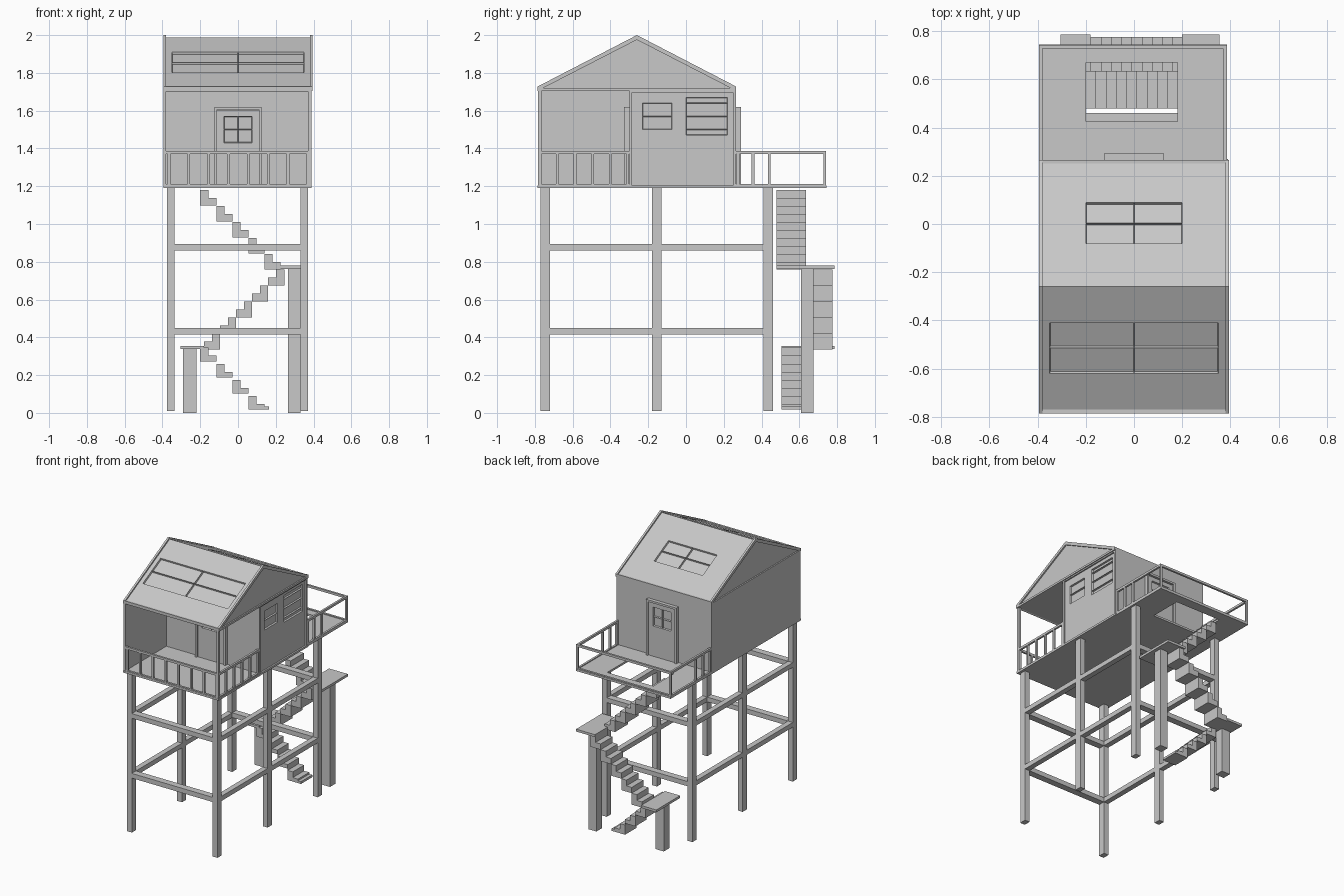
import bpy, bmesh, math
from mathutils import Matrix, Vector

old = bpy.data.objects.get("Cube")
if old:
    bpy.data.objects.remove(old)

grey = bpy.data.materials.new("plain_grey")
grey.use_nodes = True
COLOUR = (0.58, 0.58, 0.58, 1)
grey.diffuse_color = COLOUR
grey.node_tree.nodes["Principled BSDF"].inputs["Base Color"].default_value = COLOUR


def finish(name, bm):
    bmesh.ops.recalc_face_normals(bm, faces=bm.faces)
    mesh = bpy.data.meshes.new(name)
    bm.to_mesh(mesh)
    bm.free()
    mesh.materials.append(grey)
    obj = bpy.data.objects.new(name, mesh)
    bpy.context.collection.objects.link(obj)
    return obj


def add_box(bm, x, y, z):
    size = Matrix.Diagonal((x[1] - x[0], y[1] - y[0], z[1] - z[0], 1))
    mid = Vector((sum(x) / 2, sum(y) / 2, sum(z) / 2))
    return bmesh.ops.create_cube(bm, size=1, matrix=Matrix.Translation(mid) @ size)


def boxes(name, *parts):
    bm = bmesh.new()
    for part in parts:
        add_box(bm, *part)
    return finish(name, bm)


def prism(name, outline, axis, start, end):
    """Extrude an outline along x or y; the outline's second value is z."""
    bm = bmesh.new()
    place = (lambda a, b: (start, a, b)) if axis == "x" else (lambda a, b: (a, start, b))
    face = bm.faces.new([bm.verts.new(place(a, b)) for a, b in outline])
    new = bmesh.ops.extrude_face_region(bm, geom=[face])["geom"]
    shift = Vector((end - start, 0, 0)) if axis == "x" else Vector((0, end - start, 0))
    bmesh.ops.translate(bm, vec=shift, verts=[v for v in new if isinstance(v, bmesh.types.BMVert)])
    return finish(name, bm)


def frame(u, v, w, origin=(0, 0, 0)):
    m = Matrix((u, v, w)).transposed().to_4x4()
    m.translation = origin
    return m


def window_panel(name, u, v, thick, windows, matrix):
    """Slab whose outer face has sunken panes; a window lists its u and v lines."""
    bm = bmesh.new()
    add_box(bm, u, v, (-thick, 0))
    for us, vs in windows:
        for axis, lines in ((0, us), (1, vs)):
            for c in lines:
                co, no = Vector((0, 0, 0)), Vector((0, 0, 0))
                co[axis], no[axis] = c, 1
                bmesh.ops.bisect_plane(bm, geom=bm.verts[:] + bm.edges[:] + bm.faces[:],
                                       plane_co=co, plane_no=no)
    bm.normal_update()
    panes = []
    for f in bm.faces:
        c = f.calc_center_median()
        if f.normal.z > 0.9 and any(us[0] < c.x < us[-1] and vs[0] < c.y < vs[-1]
                                    for us, vs in windows):
            panes.append(f)
    bmesh.ops.inset_individual(bm, faces=panes, thickness=0.004, depth=-0.012)
    bm.transform(matrix)
    return finish(name, bm)


# Stilts and their bracing
LEG_X = ((-0.375, -0.335), (0.33, 0.37))
LEG_Y = ((-0.77, -0.72), (-0.18, -0.13), (0.41, 0.46))
for side, lx in zip(("right", "left"), LEG_X):
    for row, ly in zip(("front", "middle", "rear"), LEG_Y):
        boxes(f"{side}_{row}_leg", (lx, ly, (0.01, 1.19)))
for level, bz in (("lower", (0.415, 0.45)), ("upper", (0.86, 0.895))):
    for side, lx in zip(("right", "left"), LEG_X):
        boxes(f"{level}_{side}_beam", (lx, (-0.72, 0.41), bz))
    for row, ly in (("front", LEG_Y[0]), ("rear", LEG_Y[2])):
        boxes(f"{level}_{row}_beam", ((-0.335, 0.33), ly, bz))

# Floor, and rear deck around the stair opening
FLOOR = (1.19, 1.205)
boxes("house_floor", ((-0.395, 0.39), (-0.785, 0.27), FLOOR))
boxes("rear_deck",
      ((-0.395, 0.385), (0.27, 0.425), FLOOR), ((-0.395, 0.385), (0.67, 0.745), FLOOR),
      ((-0.395, -0.2), (0.425, 0.67), FLOOR), ((0.18, 0.385), (0.425, 0.67), FLOOR))

# Walls
WALL = (1.205, 1.715)
boxes("right_wall", ((-0.395, -0.38), (-0.78, 0.265), WALL))
boxes("porch_wall", ((-0.38, 0.37), (-0.3, -0.285), WALL))
boxes("back_wall", ((-0.38, 0.375), (0.25, 0.265), WALL))
window_panel("left_wall", (-0.285, 0.25), (1.205, 1.715), 0.02,
             [((-0.23, -0.075), (1.5, 1.57, 1.64)), ((0.0, 0.22), (1.47, 1.57, 1.67))],
             frame((0, 1, 0), (0, 0, 1), (1, 0, 0), (0.378, 0, 0)))
boxes("left_wall_trim",
      ((0.37, 0.388), (-0.3, -0.285), WALL), ((0.37, 0.388), (0.25, 0.265), WALL),
      ((0.37, 0.388), (-0.285, 0.25), (1.695, 1.715)))
boxes("porch_corner_post", ((0.37, 0.388), (-0.783, -0.765), WALL))

# Doors with four-pane windows, each in a raised frame
for name, out, y in (("porch", -1, -0.3), ("back", 1, 0.265)):
    window_panel(f"{name}_door", (-0.11, 0.11), (1.205, 1.6), 0.018,
                 [((-0.075, 0, 0.075), (1.43, 1.5, 1.57))],
                 frame((-out, 0, 0), (0, 0, 1), (0, out, 0), (0, y + out * 0.016, 0)))
    span = tuple(sorted((y, y + out * 0.027)))
    boxes(f"{name}_door_frame",
          ((-0.125, -0.11), span, (1.205, 1.62)), ((0.11, 0.125), span, (1.205, 1.62)),
          ((-0.11, 0.11), span, (1.605, 1.62)))

# Roof: closed gable block, two slopes with skylights, raised edge trim
RIDGE_Y, HALF, RISE = -0.26, 0.525, 0.27
prism("gable_block", [(RIDGE_Y - HALF + 0.01, 1.705), (RIDGE_Y + HALF - 0.01, 1.705),
                      (RIDGE_Y, 1.968)], "x", -0.385, 0.385)
length = math.hypot(HALF, RISE)
c, s = HALF / length, RISE / length
for name, d, light in (("front", 1, ((-0.35, 0, 0.35), (0.186, 0.304, 0.422))),
                       ("rear", -1, ((-0.2, 0, 0.2), (0.197, 0.294, 0.388)))):
    window_panel(f"{name}_roof", (-0.385, 0.385), (0, length), 0.018, [light],
                 frame((d, 0, 0), (0, d * c, s), (0, -d * s, c), (0, RIDGE_Y - d * HALF, 1.717)))
    eave = RIDGE_Y - d * HALF
    boxes(f"{name}_eave_trim", ((-0.395, 0.395), tuple(sorted((eave, eave + d * 0.015))), (1.705, 1.727)))
rake = [(RIDGE_Y - HALF, 1.705), (RIDGE_Y - HALF, 1.728), (RIDGE_Y, 2.0),
        (RIDGE_Y + HALF, 1.728), (RIDGE_Y + HALF, 1.705), (RIDGE_Y, 1.975)]
for side, a, b in (("right", -0.395, -0.38), ("left", 0.38, 0.395)):
    prism(f"{side}_rake_trim", rake, "x", a, b)
boxes("left_gable_sill", ((0.37, 0.395), (-0.785, 0.265), (1.705, 1.72)))


# Railings
def railing(name, axis, span, across, posts):
    def part(run, z):
        return (run, across, z) if axis == "x" else (across, run, z)
    parts = [part(span, (1.37, 1.387)), part(span, (1.205, 1.212))]
    parts += [part((p - 0.007, p + 0.007), (1.205, 1.37)) for p in posts]
    boxes(name, *parts)


railing("porch_front_railing", "x", (-0.38, 0.385), (-0.783, -0.768),
        [-0.365 + 0.105 * i for i in range(8)])
railing("porch_left_railing", "y", (-0.768, -0.3), (0.37, 0.385),
        [-0.775 + 0.0935 * i for i in range(6)])
for side, across in (("right", (-0.395, -0.38)), ("left", (0.37, 0.385))):
    railing(f"deck_{side}_railing", "y", (0.265, 0.742), across, [0.275, 0.355, 0.44, 0.735])
railing("deck_rear_railing", "x", (-0.38, 0.37), (0.727, 0.742), [])


# Stairs: fine treads above, blocks two treads wide beneath
def flight(name, x, top, bottom, blocks, d, y):
    p = 0.0425
    upper, lower = [], []
    for i in range(2 * blocks):
        upper += [(x + d * p * i, top - p * i), (x + d * p * (i + 1), top - p * i)]
    for k in range(blocks):
        lower += [(x + d * 2 * p * k, bottom - 2 * p * k),
                  (x + d * 2 * p * (k + 1), bottom - 2 * p * k)]
    prism(name, upper + lower[::-1], "y", *y)


flight("upper_stairs", -0.2, 1.18, 1.098, 5, 1, (0.48, 0.635))
flight("middle_stairs", 0.245, 0.76, 0.675, 5, -1, (0.635, 0.775))
flight("lower_stairs", -0.2, 0.345, 0.273, 4, 1, (0.505, 0.638))
boxes("bottom_step", ((0.14, 0.165), (0.505, 0.638), (0.018, 0.035)))

# Landings on square piers
boxes("upper_landing", ((0.2, 0.355), (0.48, 0.785), (0.762, 0.78)))
boxes("lower_landing", ((-0.305, -0.18), (0.505, 0.785), (0.337, 0.355)))
boxes("upper_landing_pier", ((0.265, 0.33), (0.61, 0.675), (0, 0.762)))
boxes("lower_landing_pier", ((-0.29, -0.22), (0.61, 0.675), (0, 0.337)))
